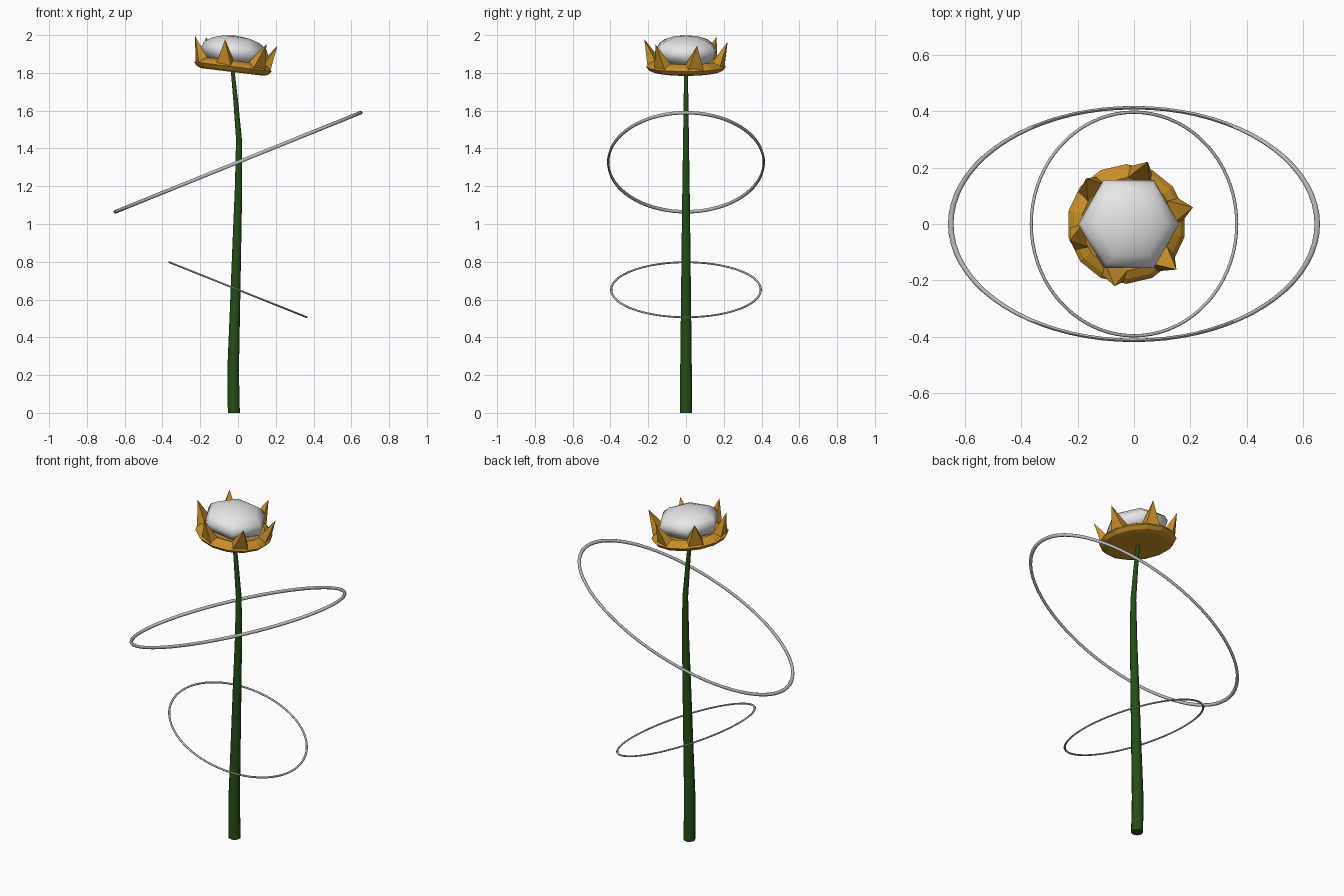
import bpy, bmesh, math
from mathutils import Matrix, Vector

cube = bpy.data.objects.get("Cube")
if cube:
    bpy.data.objects.remove(cube, do_unlink=True)


def make_material(name, rgb):
    mat = bpy.data.materials.new(name)
    mat.use_nodes = True
    color = (*rgb, 1.0)
    mat.diffuse_color = color
    mat.node_tree.nodes["Principled BSDF"].inputs["Base Color"].default_value = color
    return mat


GREEN = make_material("stem green", (0.018, 0.075, 0.008))
GOLD = make_material("petal gold", (0.58, 0.28, 0.02))
WHITE = make_material("bud white", (0.8, 0.8, 0.8))
GREY = make_material("ring grey", (0.5, 0.5, 0.5))


def finish(name, bm, mat, matrix=Matrix(), smooth_angle=None):
    bmesh.ops.recalc_face_normals(bm, faces=bm.faces)
    bm.transform(matrix)
    mesh = bpy.data.meshes.new(name)
    bm.to_mesh(mesh)
    bm.free()
    mesh.materials.append(mat)
    obj = bpy.data.objects.new(name, mesh)
    bpy.context.collection.objects.link(obj)
    if smooth_angle:
        bpy.ops.object.select_all(action="DESELECT")
        obj.select_set(True)
        bpy.context.view_layer.objects.active = obj
        bpy.ops.object.shade_smooth_by_angle(angle=math.radians(smooth_angle))
    return obj


def add_loop(bm, cx, z, rx, ry, sides):
    turns = [math.tau * (i + 0.5) / sides for i in range(sides)]
    return [bm.verts.new((cx + rx * math.cos(t), ry * math.sin(t), z)) for t in turns]


def loft(loops):
    """Stack of (centre x, z, radius, sides) loops, closed at both ends."""
    bm = bmesh.new()
    rows = [add_loop(bm, cx, z, r, r, n) for cx, z, r, n in loops]
    for low, high in zip(rows, rows[1:]):
        for i in range(len(low)):
            j = (i + 1) % len(low)
            bm.faces.new((low[i], low[j], high[j], high[i]))
    bm.faces.new(rows[0])
    bm.faces.new(rows[-1])
    return bm


# Stem: gently bending, tapering tube
STEM = [(-0.022, 0, 0.033), (-0.026, 0.22, 0.032), (-0.016, 0.55, 0.028),
        (-0.006, 0.9, 0.024), (0.003, 1.2, 0.02), (0.005, 1.45, 0.016),
        (-0.012, 1.65, 0.013), (-0.03, 1.83, 0.01)]
finish("stem", loft([(x, z, r, 12) for x, z, r in STEM]), GREEN, smooth_angle=50)

# Flower head frame, tipped towards +x
HEAD = Matrix.Translation((-0.03, 0, 1.805)) @ Matrix.Rotation(math.radians(7), 4, "Y")

# Flower base: shallow dish with a raised inner lip
DISH = [(0, 0.17), (0.008, 0.195), (0.028, 0.212), (0.045, 0.195), (0.06, 0.165), (0.04, 0.12)]
finish("flower_base", loft([(0, z, r, 14) for z, r in DISH]), GOLD, HEAD)

# Petals: six pointed spikes leaning outward
for k in range(6):
    bm = bmesh.new()
    base = [bm.verts.new(p) for p in
            [(0.195, -0.042, 0.03), (0.2, 0.042, 0.03), (0.145, 0.05, 0.04), (0.14, -0.05, 0.04)]]
    tip = bm.verts.new((0.228, 0, 0.167))
    bm.faces.new(base)
    for i in range(4):
        bm.faces.new((base[i], base[(i + 1) % 4], tip))
    turn = Matrix.Rotation(math.radians(15 + 60 * k), 4, "Z")
    finish(f"petal_{k + 1}", bm, GOLD, HEAD @ turn)

# Bud: flattened six-sided ball
bm = bmesh.new()
bmesh.ops.create_uvsphere(bm, u_segments=6, v_segments=8, radius=1)
shape = Matrix.Diagonal((0.18, 0.18, 0.085, 1)) @ Matrix.Rotation(math.radians(30), 4, "Z")
finish("bud", bm, WHITE, HEAD @ Matrix.Translation((-0.002, 0, 0.108)) @ shape, smooth_angle=80)


# Rings: thin stretched hoops, tilted opposite ways
def ring(name, z, tilt, stretch):
    bm = bmesh.new()
    around, sides, major, minor = 72, 8, 0.4, 0.006
    rows = []
    for i in range(around):
        spin = Matrix.Rotation(math.tau * i / around, 3, "Z")
        rows.append([bm.verts.new(spin @ Vector((major + minor * math.cos(math.tau * j / sides), 0,
                                                 minor * math.sin(math.tau * j / sides))))
                     for j in range(sides)])
    for i in range(around):
        a, b = rows[i], rows[(i + 1) % around]
        for j in range(sides):
            k = (j + 1) % sides
            bm.faces.new((a[j], b[j], b[k], a[k]))
    place = Matrix.Translation((0, 0, z)) @ Matrix.Rotation(math.radians(tilt), 4, "Y")
    finish(name, bm, GREY, place @ Matrix.Diagonal((*stretch, 1)), smooth_angle=60)


ring("upper_ring", 1.327, -22, (1.75, 1.03, 1.6))
ring("lower_ring", 0.652, 21.8, (0.98, 0.99, 0.8))
